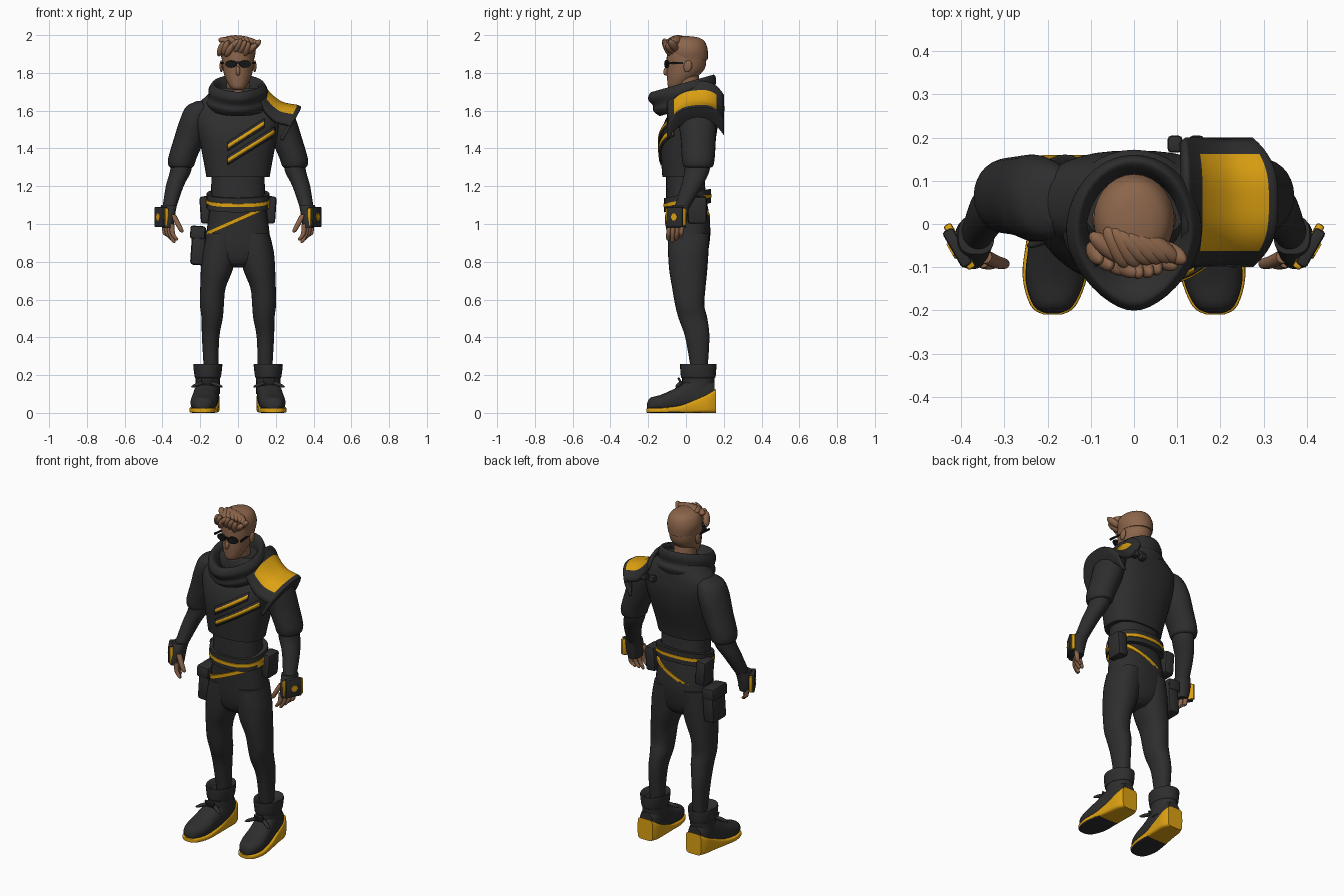
import bpy, bmesh, math, random
from mathutils import Vector, Matrix, Euler
from mathutils.bvhtree import BVHTree

random.seed(4)
cube = bpy.data.objects.get("Cube")
if cube:
    bpy.data.objects.remove(cube)
parts = []


def material(name, *rgb):
    m = bpy.data.materials.new(name)
    m.use_nodes = True
    m.diffuse_color = (*rgb, 1)
    m.node_tree.nodes["Principled BSDF"].inputs["Base Color"].default_value = (*rgb, 1)
    return m


cloth = material("charcoal cloth", .027, .027, .027)
gold = material("golden yellow", .73, .36, .006)
skin = material("brown skin and hair", .26, .13, .07)
lens = material("black lens", .008, .008, .008)


def finish(name, bm, mats, mirrored=False, closed=True):
    if closed:
        bmesh.ops.recalc_face_normals(bm, faces=bm.faces)
    mesh = bpy.data.meshes.new(name)
    bm.to_mesh(mesh)
    bm.free()
    for m in mats if isinstance(mats, tuple) else (mats,):
        mesh.materials.append(m)
    obj = bpy.data.objects.new(name, mesh)
    bpy.context.collection.objects.link(obj)
    if mirrored:
        obj.modifiers.new("Mirror", 'MIRROR').use_mirror_merge = False
    parts.append(obj)
    return obj


def smooth_rows(rows, steps):
    """Catmull-Rom interpolation through rows of numbers."""
    out = []
    last = len(rows) - 1
    for i in range(last):
        quad = [rows[max(0, min(last, i + d))] for d in (-1, 0, 1, 2)]
        for s in range(steps):
            t = s / steps
            out.append([b + t * (c - a) / 2 + t * t * (a - 2.5 * b + 2 * c - d / 2)
                        + t ** 3 * (d - a + 3 * (b - c)) / 2 for a, b, c, d in zip(*quad)])
    return out + [list(rows[last])]


def loft(name, mats, rows, mirrored=False, along_y=False, sides=28, power=2, steps=4, warp=None, rule=None):
    """Skin superellipse rings; each row is position, two centres, two radii."""
    bm = bmesh.new()
    rings = []
    for t, a, b, ra, rb in smooth_rows(rows, steps):
        ring = []
        for k in range(sides):
            ang = math.tau * k / sides
            c, s = math.cos(ang), math.sin(ang)
            p = a + ra * math.copysign(abs(c) ** (2 / power), c)
            q = b + rb * math.copysign(abs(s) ** (2 / power), s)
            co = Vector((p, t, q) if along_y else (p, q, t))
            ring.append(bm.verts.new(warp(co) if warp else co))
        rings.append(ring)
    for lo, hi in zip(rings, rings[1:]):
        for k in range(sides):
            n = (k + 1) % sides
            bm.faces.new((lo[k], lo[n], hi[n], hi[k]))
    bm.faces.new(rings[0][::-1])
    bm.faces.new(rings[-1])
    bmesh.ops.recalc_face_normals(bm, faces=bm.faces)
    if rule:
        for f in bm.faces:
            f.material_index = rule(f)
    return finish(name, bm, mats, mirrored)


def place(loc, rot, size):
    turn = Euler([math.radians(r) for r in rot]).to_matrix().to_4x4()
    return Matrix.Translation(loc) @ turn @ Matrix.Diagonal((*size, 1))


def box(name, mat, loc, size, rot=(0, 0, 0), mirrored=False, bevel=.01):
    bm = bmesh.new()
    bmesh.ops.create_cube(bm, size=1, matrix=place(loc, rot, size))
    if bevel:
        bmesh.ops.bevel(bm, geom=bm.edges[:], offset=bevel, segments=2, affect='EDGES', profile=.5)
    return finish(name, bm, mat, mirrored)


def blob(name, mat, loc, size, rot=(0, 0, 0), mirrored=False):
    bm = bmesh.new()
    bmesh.ops.create_uvsphere(bm, u_segments=16, v_segments=10, radius=1, matrix=place(loc, rot, size))
    return finish(name, bm, mat, mirrored)


def disc(name, mat, loc, size, rot, sides=16, mirrored=False):
    bm = bmesh.new()
    bmesh.ops.create_cone(bm, cap_ends=True, segments=sides, radius1=1, radius2=1, depth=1,
                          matrix=place(loc, rot, size))
    return finish(name, bm, mat, mirrored)


# Head, neck and face
loft("neck", skin, [(1.6, 0, .03, .065, .065), (1.8, 0, .0, .06, .065)])
loft("head", skin, [(1.71, 0, -.06, .02, .02), (1.725, 0, -.05, .042, .045), (1.77, 0, -.025, .066, .075),
                    (1.82, 0, -.002, .08, .1), (1.88, 0, .003, .086, .105), (1.94, 0, .005, .08, .1),
                    (1.98, 0, 0, .04, .05)])
blob("nose", skin, (0, -.103, 1.81), (.012, .016, .025), (-15, 0, 0))
blob("mouth", skin, (0, -.088, 1.765), (.025, .012, .008))
blob("ear", skin, (.088, .01, 1.835), (.01, .022, .032), (-12, 0, 0), True)

# Hair: smooth cap with swept locks on top and front
loft("hair_cap", skin, [(1.87, 0, .015, .085, .1), (1.92, 0, .01, .094, .105), (1.965, 0, .005, .08, .095),
                        (1.987, 0, 0, .05, .065), (1.995, 0, 0, .01, .01)])
for i in range(9):
    x = -.09 + .0225 * i
    blob("hair_fringe_lock", skin, (x, -.1 + 4 * x * x, 1.935 + random.uniform(-.015, .015)),
         (.018, .022, .045), (25, random.uniform(15, 55), 0))
for i in range(7):
    x = -.06 + .02 * i
    blob("hair_top_lock", skin, (x, -.055, 1.978 - 3 * x * x), (.022, .055, .02),
         (10, 0, random.uniform(20, 60)))

# Sunglasses
disc("glasses_lens", lens, (.037, -.103, 1.847), (.031, .02, .012), (90, 0, 12), 12, True)
box("glasses_bridge", lens, (0, -.11, 1.855), (.03, .01, .008), bevel=0)
box("glasses_temple", lens, (.082, -.045, 1.852), (.008, .11, .01), (0, 0, 6), True, 0)

# Jacket body and cowl collar
jacket = loft("jacket", cloth, [(1.25, 0, -.01, .168, .115), (1.32, 0, -.005, .18, .125),
                                (1.45, 0, .01, .205, .147), (1.55, 0, .03, .23, .14), (1.62, 0, .05, .225, .115),
                                (1.68, 0, .05, .165, .105), (1.72, 0, .05, .12, .09)], power=2.4, sides=40)


def cowl(co):
    # Tilt the rim up at the back and draw the front to a point
    forward = max(0, -co.y / .2)
    return Vector((co.x * (1 - .25 * forward ** 2), co.y, co.z + .28 * co.y))


loft("cowl_collar", cloth, [(1.61, 0, .01, .15, .15), (1.645, 0, 0, .168, .172), (1.675, 0, -.01, .155, .165),
                            (1.715, 0, -.02, .157, .18), (1.745, 0, -.02, .14, .172), (1.748, 0, -.018, .128, .155),
                            (1.725, 0, -.01, .112, .13), (1.66, 0, .01, .09, .1)], sides=40, warp=cowl)

# Chest straps laid onto the jacket surface
surface = BVHTree.FromPolygons([v.co.copy() for v in jacket.data.vertices],
                               [tuple(p.vertices) for p in jacket.data.polygons])


def strap(name, mat, start, end, width, lift, steps=24):
    bm = bmesh.new()
    rows = []
    for i in range(steps + 1):
        t = i / steps
        x, z = (a + t * (b - a) for a, b in zip(start, end))
        row = []
        for h in (-width / 2, 0, width / 2):
            hit = surface.ray_cast(Vector((x, -1, z + h)), Vector((0, 1, 0)))[0]
            row.append(bm.verts.new((x, (hit.y if hit else 0) - lift, z + h)))
        rows.append(row)
    for a, b in zip(rows, rows[1:]):
        for k in (0, 1):
            bm.faces.new((a[k], b[k], b[k + 1], a[k + 1]))
    obj = finish(name, bm, mat, closed=False)
    solid = obj.modifiers.new("Solidify", 'SOLIDIFY')
    solid.thickness = .008


for label, start, end in (("upper", (-.055, 1.41), (.14, 1.535)), ("lower", (-.055, 1.335), (.195, 1.49))):
    strap(label + "_chest_strap", cloth, start, end, .048, .008)
    strap(label + "_chest_stripe", gold, start, end, .02, .012)

# Sleeves and forearms
loft("sleeve", cloth, [(1.65, .18, .055, .04, .05), (1.62, .2, .055, .075, .085), (1.55, .228, .06, .08, .1),
                       (1.45, .258, .065, .082, .093), (1.35, .294, .065, .075, .087),
                       (1.31, .3, .065, .068, .08), (1.3, .3, .065, .058, .07)], True)
loft("forearm", cloth, [(1.36, .295, .065, .055, .07), (1.28, .304, .058, .056, .066),
                        (1.2, .335, .03, .047, .056), (1.08, .365, -.025, .036, .04)], True)

# Gloves, knuckle plates and fingers
loft("glove", cloth, [(1.1, .365, -.025, .042, .045), (1.06, .373, -.04, .042, .052),
                      (1.01, .375, -.05, .037, .054), (.98, .372, -.052, .03, .05)], True, power=2.6)
plate_turn = (0, 0, -30)
box("glove_gold_edge", gold, (.404, -.052, 1.037), (.02, .118, .095), plate_turn, True, .006)
box("glove_plate", cloth, (.409, -.055, 1.037), (.028, .096, .108), plate_turn, True, .008)
disc("glove_emblem", gold, (.421, -.062, 1.037), (.02, .02, .008), (0, 90, -30), 6, True)
for i in range(4):
    s = (i - 1.5) * .026
    x, y, tip = .37 + s * .5, -.055 + s * .86, .9 + .012 * abs(i - 1)
    loft("finger", skin, [(1.0, x, y, .014, .013), (.95, x - .004, y - .004, .013, .012),
                          (tip + .01, x - .022, y - .006, .011, .01), (tip, x - .026, y - .006, .004, .004)],
         True, sides=12)
loft("thumb", skin, [(1.05, .345, -.075, .016, .016), (1.0, .318, -.088, .015, .015),
                     (.965, .3, -.092, .012, .012), (.955, .296, -.092, .004, .004)], True, sides=12)

# Flared shoulder guard on the left with a golden inset
profile = smooth_rows([(.125, 1.755), (.17, 1.695), (.235, 1.645), (.325, 1.625), (.325, 1.6), (.285, 1.54)], 5)
bm = bmesh.new()
grid = []
count = 24
for i, (x, z) in enumerate(profile):
    row = []
    for j in range(count + 1):
        v = 2 * j / count - 1
        drop = abs(v) ** 3
        row.append(bm.verts.new((x - .25 * drop * (x - .1), .05 + .15 * v, z - .085 * drop + .015 * v)))
    grid.append(row)
for i in range(len(profile) - 1):
    for j in range(count):
        f = bm.faces.new((grid[i][j], grid[i + 1][j], grid[i + 1][j + 1], grid[i][j + 1]))
        f.material_index = int(4 <= i < 14 and 3 <= j < count - 3)
guard = finish("shoulder_guard", bm, (cloth, gold), closed=False)
guard.modifiers.new("Solidify", 'SOLIDIFY').thickness = .02
for x in (.095, .145):
    box("guard_clip", cloth, (x, .185, 1.61), (.035, .04, .035))

# Trousers: waist, seat and legs
loft("waist_and_seat", cloth, [(1.28, 0, -.005, .14, .1), (1.15, 0, 0, .144, .106), (1.05, 0, .01, .155, .112),
                               (.95, 0, .015, .167, .114), (.86, 0, .013, .17, .104), (.8, 0, .012, .12, .085),
                               (.77, 0, .012, .06, .05)], power=2.4)
loft("leg", cloth, [(.95, .085, .015, .082, .11), (.85, .098, .012, .092, .107), (.75, .114, .012, .083, .1),
                    (.66, .133, .015, .067, .088), (.57, .138, .02, .063, .077), (.5, .137, .037, .056, .076),
                    (.4, .145, .06, .046, .064), (.23, .143, .07, .038, .044)], True, power=2.2)


def band(name, mat, low, high, rx, ry, slope_x, slope_y):
    tilt = lambda co: co + Vector((0, 0, slope_x * co.x + slope_y * co.y))
    loft(name, mat, [(low, 0, .008, rx, ry), (high, 0, .008, rx, ry)], sides=40, power=2.4, steps=1, warp=tilt)


# Belt, slanting hip stripe and pouches
band("belt", cloth, 1.085, 1.16, .166, .124, 0, .2)
band("belt_stripe", gold, 1.113, 1.131, .17, .128, 0, .2)
band("hip_stripe", gold, 1.012, 1.034, .167, .119, .44, 0)
box("belt_pouch", cloth, (.168, .06, 1.075), (.065, .1, .145), (0, 4, 0), True, .015)
box("thigh_pouch", cloth, (-.21, .03, .885), (.075, .13, .205), (0, 4, 0), False, .018)
box("thigh_pouch_flap", cloth, (-.213, .03, .955), (.08, .14, .07), (0, 4, 0), False, .012)

# Boots
loft("boot_foot", cloth, [(-.207, .188, .035, .015, .012), (-.19, .187, .045, .045, .034), (-.13, .183, .052, .068, .045),
                          (-.05, .176, .07, .068, .064), (.03, .166, .095, .064, .088),
                          (.11, .162, .095, .06, .088), (.15, .162, .09, .045, .075)], True, along_y=True, power=2.4)
loft("boot_ankle", cloth, [(.1, .162, .06, .066, .085), (.17, .16, .065, .064, .085), (.2, .16, .065, .068, .088)], True)
loft("boot_cuff", cloth, [(.185, .16, .065, .066, .086), (.195, .16, .065, .07, .092), (.25, .16, .065, .077, .096),
                          (.258, .16, .065, .07, .09), (.235, .16, .065, .045, .055)], True)
blob("boot_lace", cloth, (.12, -.035, .152), (.045, .012, .01), (0, -20, 25), True)
blob("boot_lace", cloth, (.21, -.035, .152), (.045, .012, .01), (0, 20, -25), True)
box("boot_tongue", cloth, (.165, -.03, .165), (.06, .012, .05), (25, 0, 0), True, .004)
loft("boot_sole", (gold, cloth), [(-.21, .188, .012, .02, .011), (-.19, .187, .013, .052, .013),
                                  (-.12, .183, .014, .075, .014), (-.03, .176, .02, .072, .02),
                                  (.05, .168, .036, .068, .036), (.12, .163, .053, .065, .053),
                                  (.16, .162, .064, .05, .064)], True, along_y=True, power=6,
     rule=lambda f: int(f.normal.z < -.5 and f.calc_center_median().y < .0))

# Smooth shading with sharp edges kept
bpy.ops.object.select_all(action='DESELECT')
for obj in parts:
    obj.select_set(True)
bpy.context.view_layer.objects.active = parts[0]
bpy.ops.object.shade_smooth_by_angle(angle=math.radians(40))
